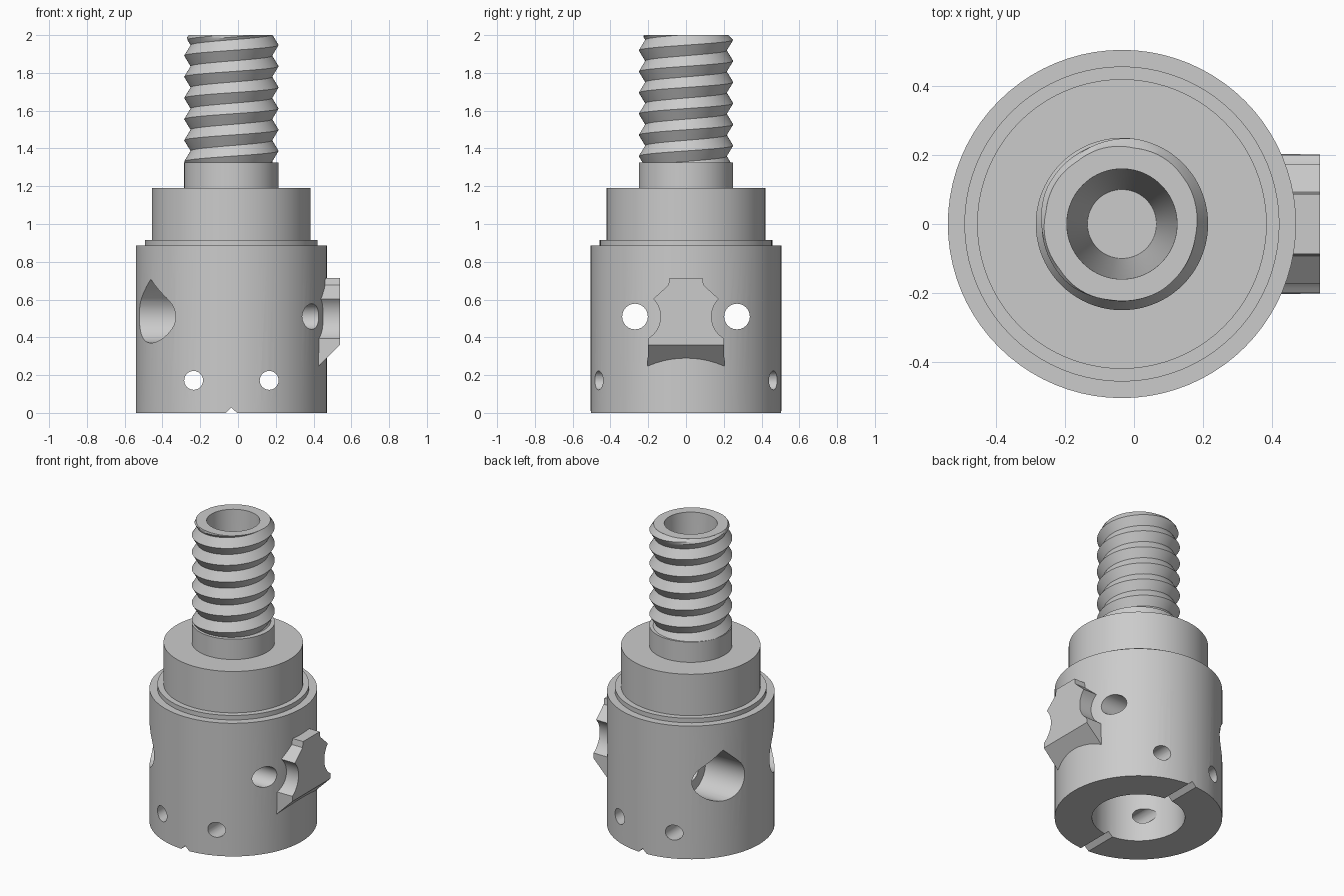
import bpy, bmesh
from math import pi, sin, cos, hypot, radians
from mathutils import Vector

CX = -0.035          # x of the turning axis
SIDES = 80

if "Cube" in bpy.data.objects:
    bpy.data.objects.remove(bpy.data.objects["Cube"])

grey = bpy.data.materials.new("plain_grey")
grey.use_nodes = True
grey.diffuse_color = (0.6, 0.6, 0.6, 1)
grey.node_tree.nodes["Principled BSDF"].inputs["Base Color"].default_value = (0.6, 0.6, 0.6, 1)


def finish(name, bm):
    bmesh.ops.recalc_face_normals(bm, faces=bm.faces)
    mesh = bpy.data.meshes.new(name)
    bm.to_mesh(mesh)
    bm.free()
    mesh.materials.append(grey)
    ob = bpy.data.objects.new(name, mesh)
    bpy.context.collection.objects.link(ob)
    return ob


def activate(ob):
    bpy.ops.object.select_all(action='DESELECT')
    ob.select_set(True)
    bpy.context.view_layer.objects.active = ob


def lathe(name, profile):
    """Turn a closed (radius, z) profile round the axis; radius 0 ends merge."""
    bm = bmesh.new()
    rings = [[bm.verts.new((CX + r * cos(2 * pi * i / SIDES), r * sin(2 * pi * i / SIDES), z))
              for i in range(SIDES)] for r, z in profile]
    n = len(rings)
    for k in range(n):
        a, b = rings[k], rings[(k + 1) % n]
        if profile[k][0] < 1e-4 and profile[(k + 1) % n][0] < 1e-4:
            continue
        for i in range(SIDES):
            j = (i + 1) % SIDES
            bm.faces.new((a[i], a[j], b[j], b[i]))
    bmesh.ops.remove_doubles(bm, verts=bm.verts, dist=1e-5)
    return finish(name, bm)


def prism(name, points, start, end, axis="x"):
    """Extrude a flat outline along x (y, z points) or y (x, z points)."""
    def place(u, z, t):
        return (t, u, z) if axis == "x" else (u, t, z)
    bm = bmesh.new()
    a = [bm.verts.new(place(u, z, start)) for u, z in points]
    b = [bm.verts.new(place(u, z, end)) for u, z in points]
    bm.faces.new(a)
    bm.faces.new(b)
    for i in range(len(a)):
        j = (i + 1) % len(a)
        bm.faces.new((a[i], a[j], b[j], b[i]))
    return finish(name, bm)


def arc(u, z, r, a0, a1, n):
    return [(u + r * cos(radians(a0 + (a1 - a0) * i / n)),
             z + r * sin(radians(a0 + (a1 - a0) * i / n))) for i in range(n + 1)]


def cut(target, cutter):
    mod = target.modifiers.new("cut", 'BOOLEAN')
    mod.operation, mod.solver, mod.object = 'DIFFERENCE', 'EXACT', cutter
    activate(target)
    bpy.ops.object.modifier_apply(modifier=mod.name)
    bpy.data.objects.remove(cutter)


# Stepped body with a blind socket below and a tapered bore above
body = lathe("stepped_body", [
    (0, 0.35), (0.28, 0.35), (0.28, 0), (0.505, 0), (0.505, 0.885), (0.457, 0.885),
    (0.457, 0.915), (0.42, 0.915), (0.42, 1.19), (0.25, 1.19), (0.25, 1.325),
    (0.205, 1.325), (0.205, 1.998), (0.16, 1.998), (0.13, 1.2), (0.1, 0.75), (0, 0.75)])

# Cross pin holes, bolt holes and teardrop bolt-head pockets
for s in (-1, 1):
    cut(body, prism("pin_hole", arc(CX + 0.2 * s, 0.172, 0.05, 0, 345, 23), -0.8, 0.8, "y"))
    y, z, r = 0.27 * s, 0.51, 0.14
    cut(body, prism("bolt_hole", arc(y, z, 0.068, 0, 345, 23), -0.8, 0.8))
    teardrop = arc(y, z, r, 135, 405, 30) + [(y, z + r * 2 ** 0.5)]
    cut(body, prism("head_pocket", teardrop, -0.8, CX - 0.2))

# V groove across the underside
cut(body, prism("groove", [(CX - 0.035, -0.005), (CX + 0.035, -0.005), (CX, 0.028)], -0.8, 0.8, "y"))

# Side lug with scooped flanks and a sloping underside
half = [(0.204, 0.22)] + arc(0.27, 0.51, 0.135, 239, 136, 14) + [(0.093, 0.677), (0.087, 0.715)]
lug = prism("side_lug", half + [(-u, z) for u, z in reversed(half)], 0.34, 0.54)
bm = bmesh.new()
bm.from_mesh(lug.data)
bmesh.ops.bisect_plane(bm, geom=bm.verts[:] + bm.edges[:] + bm.faces[:], dist=1e-5,
                       plane_co=(0.54, 0, 0.36), plane_no=Vector((1, 0, -1)).normalized(),
                       clear_outer=True)
bmesh.ops.holes_fill(bm, edges=[e for e in bm.edges if e.is_boundary])
bmesh.ops.recalc_face_normals(bm, faces=bm.faces)
bm.to_mesh(lug.data)
bm.free()

# Right-handed screw thread: a helical grid trimmed flat at both ends
PITCH, ROWS, LOW, TOP = 0.112, 8, 1.325, 2.0
bm = bmesh.new()
grid = []
for k in range(9 * ROWS + 1):
    row = []
    for i in range(SIDES + 1):
        t = i / SIDES
        z = 1.947 + PITCH * (k / ROWS - 7.5 + t)
        phase = (k / ROWS - 0.5) % 1
        r = 0.25 - 0.034 * 2 * min(phase, 1 - phase)
        r = min(r, 0.223 + max(0, TOP - z))
        row.append(bm.verts.new((CX + r * cos(2 * pi * t), r * sin(2 * pi * t), z)))
    grid.append(row)
for a, b in zip(grid, grid[1:]):
    for i in range(SIDES):
        bm.faces.new((a[i], a[i + 1], b[i + 1], b[i]))
bmesh.ops.remove_doubles(bm, verts=bm.verts, dist=1e-5)
for z, n in ((LOW, -1), (TOP, 1)):
    bmesh.ops.bisect_plane(bm, geom=bm.verts[:] + bm.edges[:] + bm.faces[:], dist=1e-6,
                           plane_co=(0, 0, z), plane_no=(0, 0, n), clear_outer=True)
# Annular end face drawn in to the bore
rim = [e for e in bm.edges if e.is_boundary and all(v.co.z > TOP - 1e-4 for v in e.verts)]
new = bmesh.ops.extrude_edge_only(bm, edges=rim)["geom"]
for v in new:
    if isinstance(v, bmesh.types.BMVert):
        f = 0.16 / hypot(v.co.x - CX, v.co.y)
        v.co.x, v.co.y = CX + (v.co.x - CX) * f, v.co.y * f
thread = finish("screw_thread", bm)

for ob in (body, lug, thread):
    activate(ob)
    bpy.ops.object.shade_smooth_by_angle(angle=radians(25))
